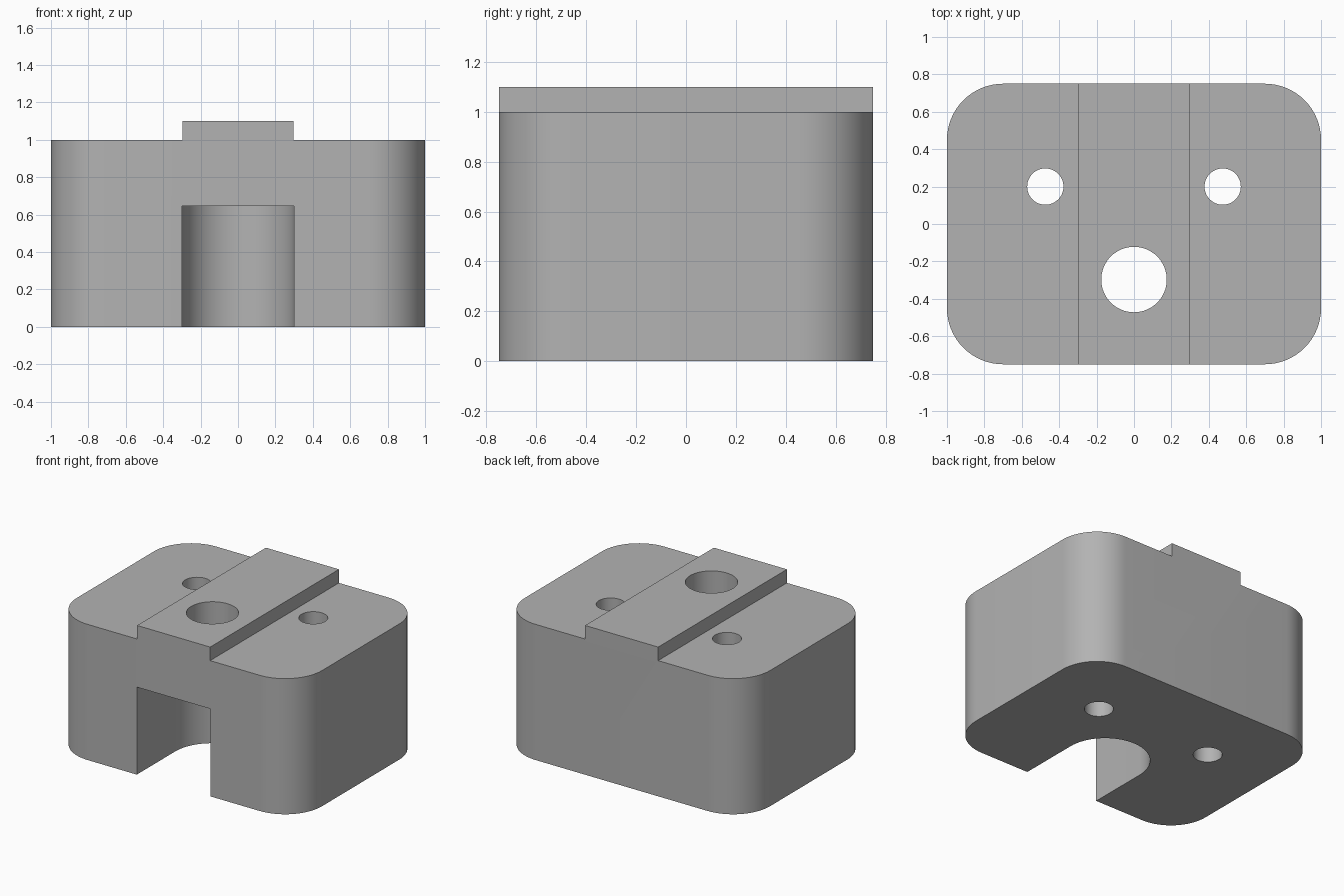
import bpy
import bmesh
from math import cos, sin, pi, radians

if "Cube" in bpy.data.objects:
    bpy.data.objects.remove(bpy.data.objects["Cube"], do_unlink=True)

WIDTH, DEPTH, DECK, TOP = 2.0, 1.5, 1.0, 1.1
CORNER = 0.3
RIB = 0.298        # half width of the raised rib
SLOT_R, SLOT_Y, SLOT_TOP = 0.3, -0.3, 0.645


def arc(cx, cy, r, start, end, steps):
    """Points along an arc, angles in degrees."""
    angles = [radians(start + (end - start) * i / steps) for i in range(steps + 1)]
    return [(cx + r * cos(a), cy + r * sin(a)) for a in angles]


def prism(name, outline, z0, z1):
    """Solid made by raising a counter-clockwise outline from z0 to z1."""
    bm = bmesh.new()
    base = bm.faces.new([bm.verts.new((x, y, z0)) for x, y in outline])
    raised = bmesh.ops.extrude_face_region(bm, geom=[base], use_keep_orig=True)["geom"]
    verts = [g for g in raised if isinstance(g, bmesh.types.BMVert)]
    bmesh.ops.translate(bm, verts=verts, vec=(0, 0, z1 - z0))
    bmesh.ops.recalc_face_normals(bm, faces=bm.faces[:])
    mesh = bpy.data.meshes.new(name)
    bm.to_mesh(mesh)
    bm.free()
    obj = bpy.data.objects.new(name, mesh)
    bpy.context.collection.objects.link(obj)
    return obj


def cut(target, cutter):
    """Subtract the cutter from the target, then discard it."""
    cutter.hide_render = True
    mod = target.modifiers.new("cut", "BOOLEAN")
    mod.operation, mod.solver, mod.object = "DIFFERENCE", "EXACT", cutter
    bpy.context.view_layer.objects.active = target
    bpy.ops.object.modifier_apply(modifier=mod.name)
    bpy.data.objects.remove(cutter, do_unlink=True)


# Block with rounded vertical corners
cx, cy = WIDTH / 2 - CORNER, DEPTH / 2 - CORNER
outline = []
for i, (sx, sy) in enumerate([(1, 1), (-1, 1), (-1, -1), (1, -1)]):
    outline += arc(sx * cx, sy * cy, CORNER, 90 * i, 90 * i + 90, 16)
block = prism("slotted_block", outline, 0, TOP)

# Lowered decks either side of the rib, and the two small bolt holes
for side in (-1, 1):
    x0, x1 = sorted((side * RIB, side * 1.2))
    deck = [(x0, -1), (x1, -1), (x1, 1), (x0, 1)]
    cut(block, prism("deck_cutter", deck, DECK, TOP + 0.2))
    hole = arc(side * 0.474, 0.2, 0.097, 0, 360, 48)[:-1]
    cut(block, prism("bolt_hole_cutter", hole, -0.2, TOP + 0.2))

# Round-ended slot open to the front and the underside
slot = arc(0, SLOT_Y, SLOT_R, 0, 180, 40) + [(-SLOT_R, -1), (SLOT_R, -1)]
cut(block, prism("slot_cutter", slot, -0.2, SLOT_TOP))

# Large hole from the rib down into the slot
bore = arc(0, -0.297, 0.175, 0, 360, 64)[:-1]
cut(block, prism("bore_cutter", bore, SLOT_TOP - 0.2, TOP + 0.2))

# Plain grey finish
grey = bpy.data.materials.new("plain_grey")
grey.use_nodes = True
colour = (0.45, 0.45, 0.45, 1)
grey.diffuse_color = colour
grey.node_tree.nodes["Principled BSDF"].inputs["Base Color"].default_value = colour
block.data.materials.clear()
block.data.materials.append(grey)

# Smooth curved walls, sharp edges elsewhere
bpy.ops.object.select_all(action="DESELECT")
block.select_set(True)
bpy.context.view_layer.objects.active = block
bpy.ops.object.shade_smooth_by_angle(angle=radians(30))
